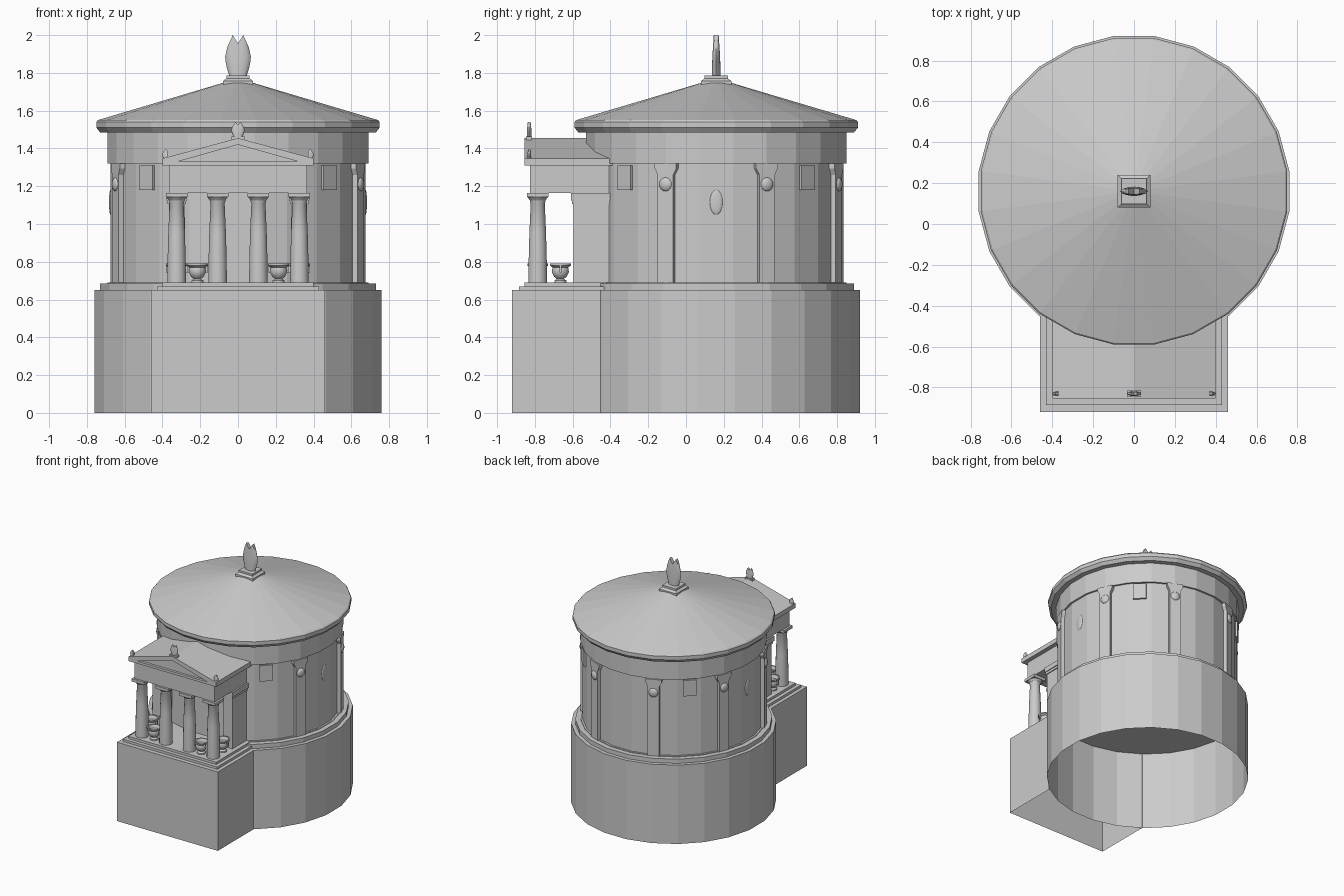
import bpy, bmesh, math
from mathutils import Matrix, Vector

if "Cube" in bpy.data.objects:
    bpy.data.objects.remove(bpy.data.objects["Cube"])

CY = 0.16          # centre of the round drum


def finish(name, bm, mat=None, smooth=False):
    if mat:
        bm.transform(mat)
    bmesh.ops.recalc_face_normals(bm, faces=bm.faces)
    me = bpy.data.meshes.new(name)
    bm.to_mesh(me)
    bm.free()
    ob = bpy.data.objects.new(name, me)
    bpy.context.collection.objects.link(ob)
    if smooth:
        bpy.ops.object.select_all(action='DESELECT')
        ob.select_set(True)
        bpy.context.view_layer.objects.active = ob
        bpy.ops.object.shade_smooth_by_angle(angle=math.radians(35))
    return ob


def lathe(name, prof, n, x, y, bottom=True, smooth=False, flat_side=False):
    """Revolve (radius, z) points; flat_side treats radius as apothem."""
    bm = bmesh.new()
    k = 1 / math.cos(math.pi / n) if flat_side else 1
    rings = []
    for r, z in prof:
        rings.append([bm.verts.new((x + r * k * math.cos((i + .5) * 2 * math.pi / n),
                                    y + r * k * math.sin((i + .5) * 2 * math.pi / n), z))
                      for i in range(n)])
    for a, b in zip(rings, rings[1:]):
        for i in range(n):
            j = (i + 1) % n
            bm.faces.new((a[i], a[j], b[j], b[i]))
    if bottom:
        bm.faces.new(rings[0])
    bm.faces.new(rings[-1])
    bmesh.ops.remove_doubles(bm, verts=bm.verts, dist=1e-5)
    return finish(name, bm, None, smooth)


def box(name, x0, x1, y0, y1, z0, z1, mat=None, drop=()):
    bm = bmesh.new()
    bmesh.ops.create_cube(bm, size=1)
    for v in bm.verts:
        v.co = Vector(((x0 + x1) / 2 + v.co.x * (x1 - x0),
                       (y0 + y1) / 2 + v.co.y * (y1 - y0),
                       (z0 + z1) / 2 + v.co.z * (z1 - z0)))
    for d in drop:
        bm.normal_update()
        bmesh.ops.delete(bm, geom=[f for f in bm.faces if f.normal.dot(Vector(d)) > .9],
                         context='FACES_ONLY')
    return finish(name, bm, mat)


def prism(name, pts, d0, d1, along_x=False, mat=None):
    """Extrude an outline (u, z) along y, or along x."""
    bm = bmesh.new()
    P = (lambda u, z, d: (d, u, z)) if along_x else (lambda u, z, d: (u, d, z))
    a = [bm.verts.new(P(u, z, d0)) for u, z in pts]
    b = [bm.verts.new(P(u, z, d1)) for u, z in pts]
    bm.faces.new(a)
    bm.faces.new(b)
    for i in range(len(pts)):
        j = (i + 1) % len(pts)
        bm.faces.new((a[i], a[j], b[j], b[i]))
    return finish(name, bm, mat)


def flame(name, x, y, z, w, t, h, u_min=-1, u_max=1):
    """Two-pointed leaf with a lens-shaped section."""
    bm = bmesh.new()
    nu, nv = 12, 6
    tops = [(0, .80), (.5, 1.0), (1, .72)]
    width = [.66, .78, .89, .97, 1.0, .92, .82]

    def top(u):
        u = abs(u)
        for (a, ha), (b, hb) in zip(tops, tops[1:]):
            if u <= b:
                return ha + (hb - ha) * (u - a) / (b - a)
        return tops[-1][1]
    for s in (-1, 1):
        g = []
        for i in range(nu + 1):
            u = u_min + (u_max - u_min) * i / nu
            thick = math.sqrt(max(0, 1 - u * u))
            g.append([bm.verts.new((x + w * u * width[j],
                                    y + s * t * thick * (1 - .35 * (j / nv) ** 2),
                                    z + h * top(u) * j / nv)) for j in range(nv + 1)])
        for i in range(nu):
            for j in range(nv):
                bm.faces.new((g[i][j], g[i + 1][j], g[i + 1][j + 1], g[i][j + 1]))
        if s < 0:
            first = g
    for i in range(nu):
        bm.faces.new((first[i][nv], first[i + 1][nv], g[i + 1][nv], g[i][nv]))
    for c in (0, nu):
        for j in range(nv):
            vs = (first[c][j], first[c][j + 1], g[c][j + 1], g[c][j])
            bm.faces.new(vs)
    bmesh.ops.remove_doubles(bm, verts=bm.verts, dist=1e-5)
    return finish(name, bm, None, True)


def radial(deg):
    return Matrix.Translation((0, CY, 0)) @ Matrix.Rotation(math.radians(deg), 4, 'Z')


# Round podium (open underneath), step, drum, frieze and roof
lathe("round_podium", [(.76, 0), (.76, .65)], 24, 0, CY, bottom=False, flat_side=True)
lathe("round_step", [(.73, .65), (.73, .685), (.69, .685), (.69, .69)], 24, 0, CY, flat_side=True)
lathe("drum_wall", [(.675, .685), (.675, 1.33)], 24, 0, CY, flat_side=True)
lathe("drum_frieze", [(.69, 1.32), (.69, 1.49)], 24, 0, CY, flat_side=True)
lathe("roof", [(.73, 1.485), (.75, 1.51), (.75, 1.54), (.742, 1.55), (.03, 1.762)], 24, 0, CY, flat_side=True)

# Roof finial
lathe("finial_base", [(.08, 1.73), (.08, 1.757), (.062, 1.77), (.062, 1.785)], 4, 0, CY, flat_side=True)
flame("roof_finial", 0, CY, 1.78, .068, .023, .22)

# Pilasters with round bosses
outline = [(-.044, .69), (.044, .69), (.044, 1.26), (.062, 1.295), (.062, 1.32),
           (-.062, 1.32), (-.062, 1.295), (-.044, 1.26)]
for a in (-22.5, 22.5, 67.5, 112.5, 157.5, 202.5):
    prism("pilaster", outline, .64, .703, True, radial(a))
    bm = bmesh.new()
    bmesh.ops.create_uvsphere(bm, u_segments=12, v_segments=8, radius=.037)
    m = radial(a) @ Matrix.Translation((.7, 0, 1.21)) @ Matrix.Diagonal((.5, 1, 1, 1))
    finish("pilaster_boss", bm, m, True)

# Small wall panels and side reliefs
for a in (-45, 45, 135, 225):
    box("wall_panel", .66, .69, -.05, .05, 1.18, 1.31, radial(a))
for a in (0, 180):
    bm = bmesh.new()
    bmesh.ops.create_uvsphere(bm, u_segments=12, v_segments=8, radius=1)
    m = radial(a) @ Matrix.Translation((.675, 0, 1.115)) @ Matrix.Diagonal((.008, .034, .066, 1))
    finish("wall_relief", bm, m, True)

# Porch podium (open underneath) and steps
box("porch_podium", -.46, .46, -.92, -.45, 0, .65, None, ((0, 0, -1), (0, 1, 0)))
box("porch_step_lower", -.43, .43, -.885, -.42, .65, .67)
box("porch_step_upper", -.40, .40, -.855, -.42, .67, .69)

# Columns
for x in (-.325, -.108, .108, .325):
    y = -.785
    lathe("column", [(.05, .69), (.049, .8), (.045, .95), (.038, 1.11), (.042, 1.118),
                     (.042, 1.125), (.055, 1.142)], 16, x, y, smooth=True)
    box("column_abacus", x - .057, x + .057, y - .057, y + .057, 1.142, 1.165)

# Side walls behind the columns, with caps
for s in (-1, 1):
    xs = sorted((s * .28, s * .365))
    box("porch_side_wall", *xs, -.595, -.38, .69, 1.165)
    xs = sorted((s * .27, s * .378))
    box("side_wall_cap_lower", xs[0] + .006, xs[1] - .006, -.603, -.38, 1.105, 1.125)
    box("side_wall_cap", *xs, -.61, -.38, 1.125, 1.165)

# Urns with handles
for x, y in ((-.215, -.785), (.215, -.785), (-.325, -.665), (.325, -.665)):
    lathe("urn", [(.032, .69), (.032, .70), (.02, .71), (.035, .722), (.046, .745), (.044, .762),
                  (.042, .77), (.056, .78), (.056, .79), (.046, .79), (.036, .765)],
          16, x, y, smooth=True)
    for s in (-1, 1):
        box("urn_handle", x + s * .049 - .006, x + s * .049 + .006, y - .006, y + .006, .742, .782)

# Entablature, cornice and pediment
box("porch_entablature", -.365, .365, -.825, -.36, 1.165, 1.31)
box("porch_cornice", -.40, .40, -.855, -.36, 1.31, 1.33)
prism("porch_gable_roof", [(-.4, 1.33), (-.4, 1.347), (0, 1.455), (.4, 1.347), (.4, 1.33),
                           (.32, 1.33), (0, 1.42), (-.32, 1.33)], -.855, -.36)
prism("tympanum", [(-.33, 1.33), (.33, 1.33), (0, 1.425)], -.835, -.40)

# Porch roof ornaments
box("gable_ornament_base", -.034, .034, -.846, -.814, 1.435, 1.462)
flame("gable_ornament", 0, -.83, 1.46, .035, .013, .08)
flame("corner_ornament_right", .37, -.83, 1.34, .032, .011, .057, 0, 1)
flame("corner_ornament_left", -.37, -.83, 1.34, .032, .011, .057, -1, 0)
